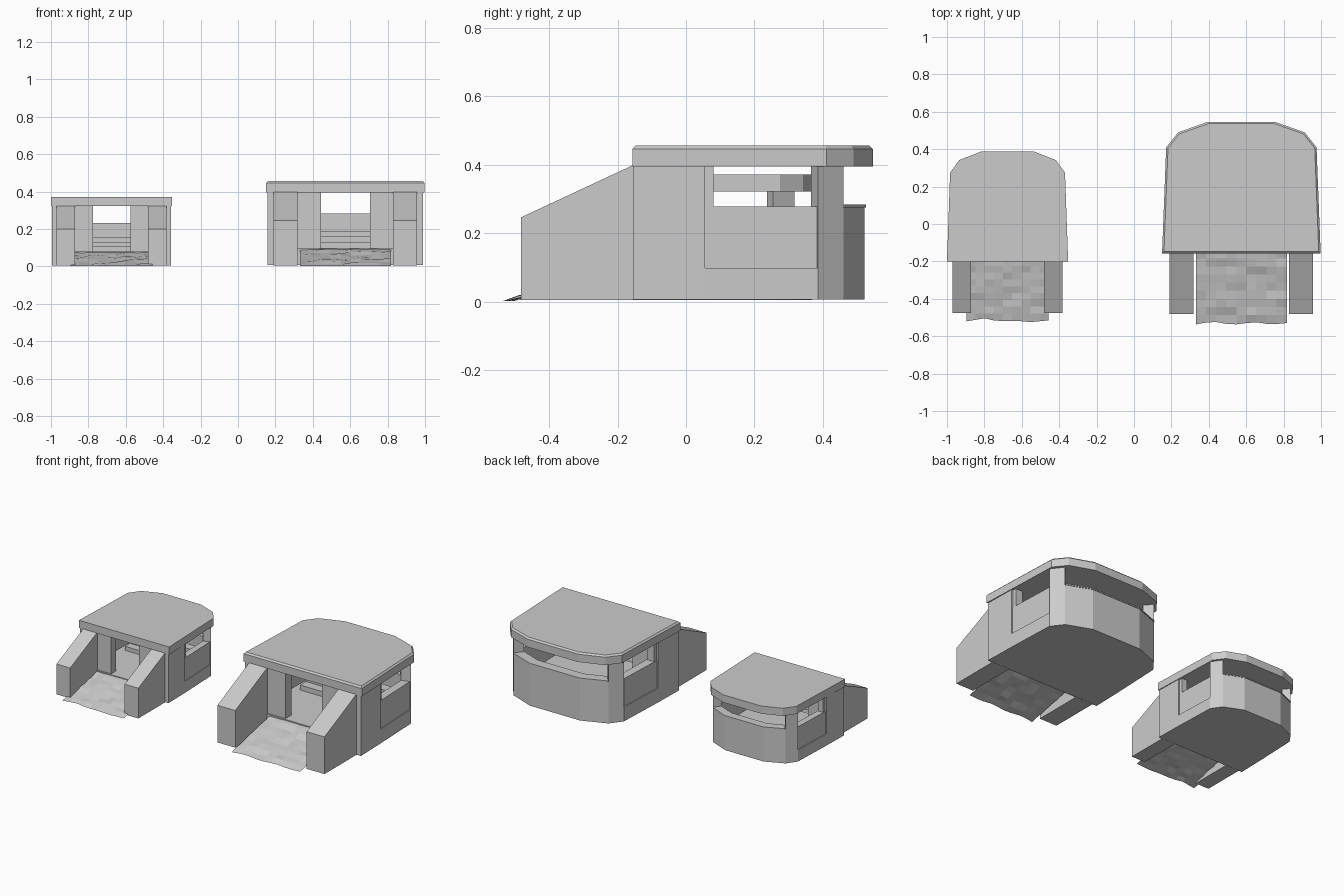
import bpy, bmesh, random, math

if "Cube" in bpy.data.objects:
    bpy.data.objects.remove(bpy.data.objects["Cube"])

random.seed(4)

# Outer and inner half plan of the bunker walls (x from centre line, y)
OUT = [(.416, -.155), (.411, .055), (.398, .385), (.34, .46), (.18, .522)]
INN = [(.35, -.155), (.348, .055), (.338, .365), (.298, .412), (.165, .462)]
ROOF = [(.424, -.157), (.402, .41), (.338, .49), (.18, .546)]


def mirrored(half):
    return half + [(-x, y) for x, y in reversed(half)]


def make(name, bm, place):
    bmesh.ops.recalc_face_normals(bm, faces=bm.faces[:])
    me = bpy.data.meshes.new(name)
    for v in bm.verts:
        v.co = place(v.co)
    bm.to_mesh(me)
    bm.free()
    ob = bpy.data.objects.new(name, me)
    bpy.context.collection.objects.link(ob)
    return ob


def prism(name, pts, lo, hi, place, axis='z'):
    """Extrude a plan (axis z) or a y-z side profile (axis x)."""
    bm = bmesh.new()
    to3 = (lambda p, h: (p[0], p[1], h)) if axis == 'z' else (lambda p, h: (h, p[0], p[1]))
    a = [bm.verts.new(to3(p, lo)) for p in pts]
    b = [bm.verts.new(to3(p, hi)) for p in pts]
    n = len(pts)
    bm.faces.new(a)
    bm.faces.new(b)
    for i in range(n):
        bm.faces.new((a[i], a[(i + 1) % n], b[(i + 1) % n], b[i]))
    return make(name, bm, place)


def rect(x0, x1, y0, y1):
    return [(x0, y0), (x1, y0), (x1, y1), (x0, y1)]


def ramp(name, half, place):
    """Uneven earth sheet rising to the doorway."""
    bm = bmesh.new()
    n = 9
    bmesh.ops.create_grid(bm, x_segments=n, y_segments=n, size=1)
    for v in bm.verts:
        u, t = v.co.x, (v.co.y + 1) / 2
        wob = random.uniform(-1, 1)
        v.co.x = u * half
        v.co.y = -.53 + t * .39
        v.co.z = .004 + .09 * t + (.006 * wob if .05 < t < .95 else 0)
        if t < .05:
            v.co.y += .014 * math.cos(u * 5) * u + .006 * wob
            v.co.z = .001
    return make(name, bm, place)


def bunker(tag, cx, y0, sx, sy, sz, ramp_half, bevel):
    def place(c):
        return (cx + c.x * sx, y0 + (c.y + .155) * sy, c.z * sz)

    # Floor slab and roof
    prism(tag + "_base", mirrored(OUT), .006, .098, place)
    roof = prism(tag + "_roof", mirrored(ROOF), .395, .456, place)
    if bevel:
        bm = bmesh.new()
        bm.from_mesh(roof.data)
        top = max(v.co.z for v in bm.verts)
        edges = [e for e in bm.edges if all(v.co.z > top - .001 for v in e.verts)]
        bmesh.ops.bevel(bm, geom=edges, offset=.01, segments=1, affect='EDGES')
        bm.to_mesh(roof.data)
        bm.free()

    for s, side in ((1, "right"), (-1, "left")):
        def m(pts):
            return [(x * s, y) for x, y in pts]

        # Full-height side wall, low window wall and corner pillar
        prism(f"{tag}_side_wall_{side}", m(OUT[0:2] + INN[1::-1]), .098, .396, place)
        inset = [(x - .007, y) for x, y in OUT[1:3]]
        prism(f"{tag}_window_wall_{side}", m(inset + INN[2:0:-1]), .098, .277, place)
        prism(f"{tag}_corner_pillar_{side}", m(OUT[2:4] + INN[3:1:-1]), .098, .396, place)
        prism(f"{tag}_window_jamb_{side}", m(rect(.35, .4, .05, .08)), .098, .396, place)
        # Entrance wall beside the door
        prism(f"{tag}_door_wall_{side}", m(rect(.131, .37, -.145, -.085)), .09, .396, place)
        # Sloped wing wall
        prof = [(-.482, .005), (-.15, .005), (-.15, .397), (-.158, .397), (-.482, .246)]
        prism(f"{tag}_wing_wall_{side}", prof, s * .256, s * .384, place, 'x')

    # Rear parapet below the wide window, with a thin sill
    back = OUT[3:] + [(-x, y) for x, y in OUT[:2:-1]]
    inner = [(-x, y) for x, y in INN[3:]] + INN[:2:-1]
    prism(tag + "_rear_parapet", back + inner, .098, .275, place)
    sill = [(x, y + .004) for x, y in back]
    prism(tag + "_rear_sill", sill + inner, .275, .283, place)

    # Firing steps inside
    for i in range(3):
        prism(f"{tag}_step_{i + 1}", rect(-.29, .29, .23 + i * .06, .415), .098, .13 + i * .03, place)

    ramp(tag + "_earth_ramp", ramp_half / sx, place)


bunker("large_bunker", .574, -.155, 1, 1, 1, .243, True)
bunker("small_bunker", -.676, -.2, .764, .84, .815, .22, False)
